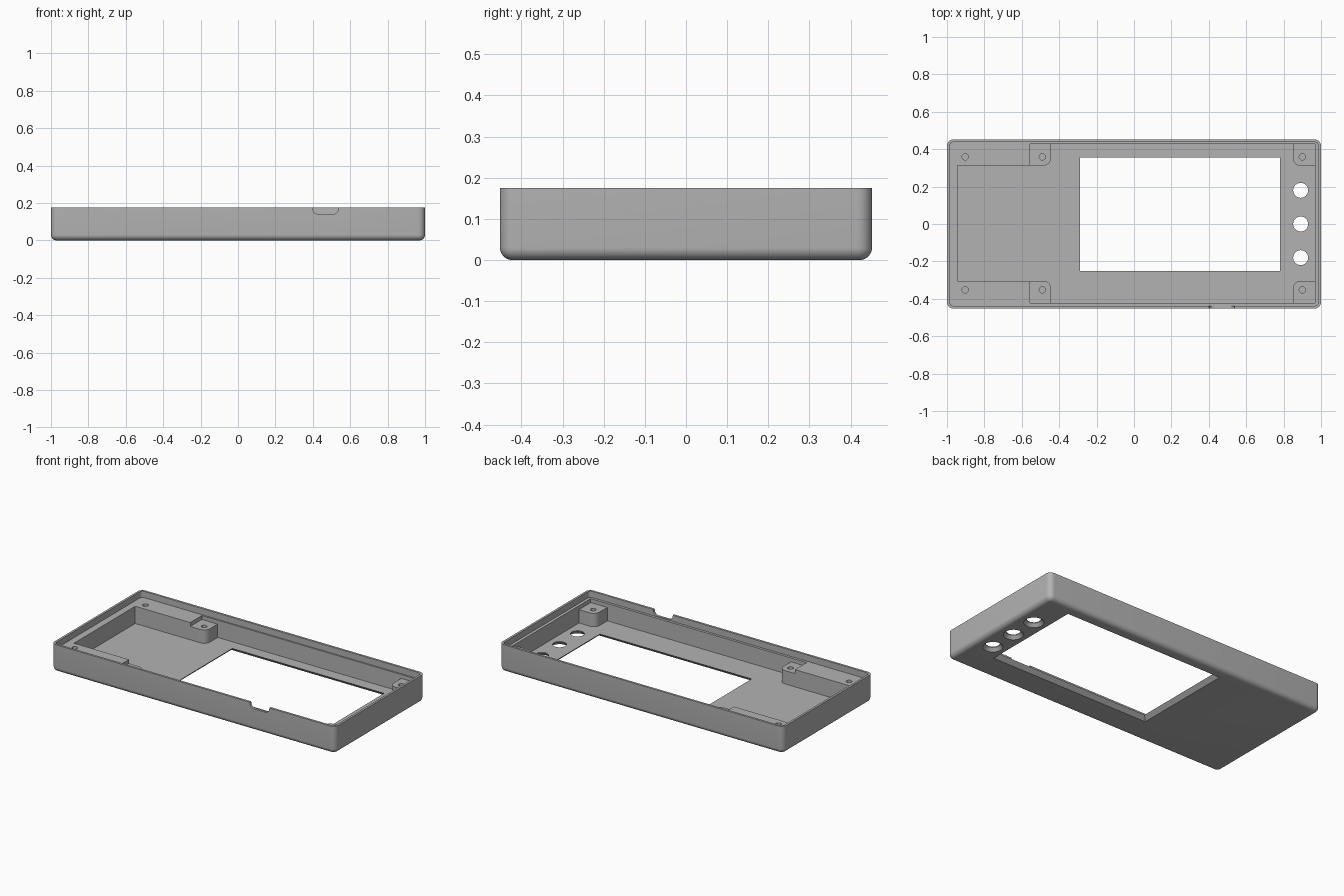
import bpy
import bmesh
from math import cos, sin, pi, radians
from mathutils import Matrix

cube = bpy.data.objects.get("Cube")
if cube:
    bpy.data.objects.remove(cube, do_unlink=True)

grey = bpy.data.materials.new("mid_grey_plastic")
grey.use_nodes = True
GREY = (0.45, 0.45, 0.45, 1)
grey.diffuse_color = GREY
grey.node_tree.nodes["Principled BSDF"].inputs["Base Color"].default_value = GREY

TOP, LEDGE, BOSS_TOP, FLOOR = 0.175, 0.135, 0.11, 0.025


def rect(x0, x1, y0, y1, radii=(0, 0, 0, 0), steps=6):
    """Rectangle outline; radii run front-left, front-right, back-right, back-left on the page."""
    pts = []
    corners = ((x0, y0, 1, 1), (x1, y0, -1, 1), (x1, y1, -1, -1), (x0, y1, 1, -1))
    for i, ((x, y, sx, sy), r) in enumerate(zip(corners, radii)):
        if r == 0:
            pts.append((x, y))
            continue
        for k in range(steps + 1):
            a = pi + i * pi / 2 + k / steps * pi / 2
            pts.append((x + sx * r + r * cos(a), y + sy * r + r * sin(a)))
    return pts


def circle(x, y, r, n=32):
    return [(x + r * cos(2 * pi * k / n), y + r * sin(2 * pi * k / n)) for k in range(n)]


def loft(name, layers):
    """Closed solid through a stack of (z, outline) layers."""
    bm = bmesh.new()
    rings = [[bm.verts.new((x, y, z)) for x, y in outline] for z, outline in layers]
    n = len(rings[0])
    for a, b in zip(rings, rings[1:]):
        for i in range(n):
            j = (i + 1) % n
            bm.faces.new((a[i], a[j], b[j], b[i]))
    bm.faces.new(rings[0])
    bm.faces.new(rings[-1])
    bmesh.ops.recalc_face_normals(bm, faces=bm.faces)
    mesh = bpy.data.meshes.new(name)
    bm.to_mesh(mesh)
    bm.free()
    mesh.materials.append(grey)
    ob = bpy.data.objects.new(name, mesh)
    bpy.context.collection.objects.link(ob)
    return ob


def prism(name, outline, z0, z1):
    return loft(name, [(z0, outline), (z1, outline)])


def activate(ob):
    bpy.ops.object.select_all(action="DESELECT")
    ob.select_set(True)
    bpy.context.view_layer.objects.active = ob


def cut(ob, cutter):
    mod = ob.modifiers.new("cut", "BOOLEAN")
    mod.operation, mod.solver, mod.object = "DIFFERENCE", "EXACT", cutter
    activate(ob)
    bpy.ops.object.modifier_apply(modifier=mod.name)
    bpy.data.objects.remove(cutter, do_unlink=True)


def smooth(ob):
    activate(ob)
    bpy.ops.object.shade_smooth_by_angle(angle=radians(30))


# Outer shell with rounded bottom edge and rounded upright corners
FILLET, CORNER = 0.03, 0.035
layers = []
for k in range(9):
    a = k / 8 * pi / 2
    inset = FILLET * (1 - sin(a))
    layers.append((FILLET * (1 - cos(a)),
                   rect(-1 + inset, 1 - inset, -0.452 + inset, 0.452 - inset,
                        [CORNER - inset] * 4, 8)))
layers.append((TOP, rect(-1, 1, -0.452, 0.452, [CORNER] * 4, 8)))
shell = loft("case_shell", layers)

# Lid recess, main cavity and the narrower side pocket
cut(shell, prism("lid_recess", rect(-0.986, 0.986, -0.438, 0.438, [0.021] * 4), LEDGE, 0.3))
cut(shell, prism("main_cavity", rect(-0.555, 0.967, -0.422, 0.429), FLOOR, 0.3))
cut(shell, prism("side_pocket", rect(-0.943, -0.5, -0.304, 0.312), FLOOR, 0.3))

# Screen window, flaring outward toward the underside
def window(grow):
    return rect(-0.288 - grow, 0.781 + grow, -0.25 - grow, 0.355 + grow)


cut(shell, loft("screen_window", [(-0.01, window(0.035)), (FLOOR, window(0)), (0.06, window(0))]))

# Countersunk button holes
for y in (-0.18, 0, 0.18):
    cut(shell, loft("button_hole", [(-0.01, circle(0.891, y, 0.066)),
                                    (0.02, circle(0.891, y, 0.04)),
                                    (0.06, circle(0.891, y, 0.04))]))

# Cable notch in the front rim
notch = prism("cable_notch", rect(0.4, 0.537, 0.14, 0.25, (0.03, 0.03, 0, 0)), 0.42, 0.5)
notch.data.transform(Matrix.Rotation(pi / 2, 4, "X"))
cut(shell, notch)

# Blind screw holes in the ledge
for y in (-0.352, 0.359):
    cut(shell, prism("ledge_screw_hole", circle(-0.903, y, 0.017, 20), 0.06, 0.2))
smooth(shell)

# Screw bosses: one rounded corner each, sunk slightly into the walls
R = 0.04
for side, x0, x1, hole_x in (("right", -0.56, -0.444, -0.49), ("left", 0.85, 0.972, 0.9)):
    for end, y0, y1, hole_y in (("front", -0.427, -0.304, -0.352), ("back", 0.312, 0.434, 0.359)):
        index = {("right", "front"): 2, ("right", "back"): 1,
                 ("left", "front"): 3, ("left", "back"): 0}[side, end]
        radii = [R if i == index else 0 for i in range(4)]
        boss = prism(f"{end}_{side}_screw_boss", rect(x0, x1, y0, y1, radii), FLOOR - 0.005, BOSS_TOP)
        cut(boss, prism("boss_screw_hole", circle(hole_x, hole_y, 0.017, 20), 0.04, 0.2))
        smooth(boss)
